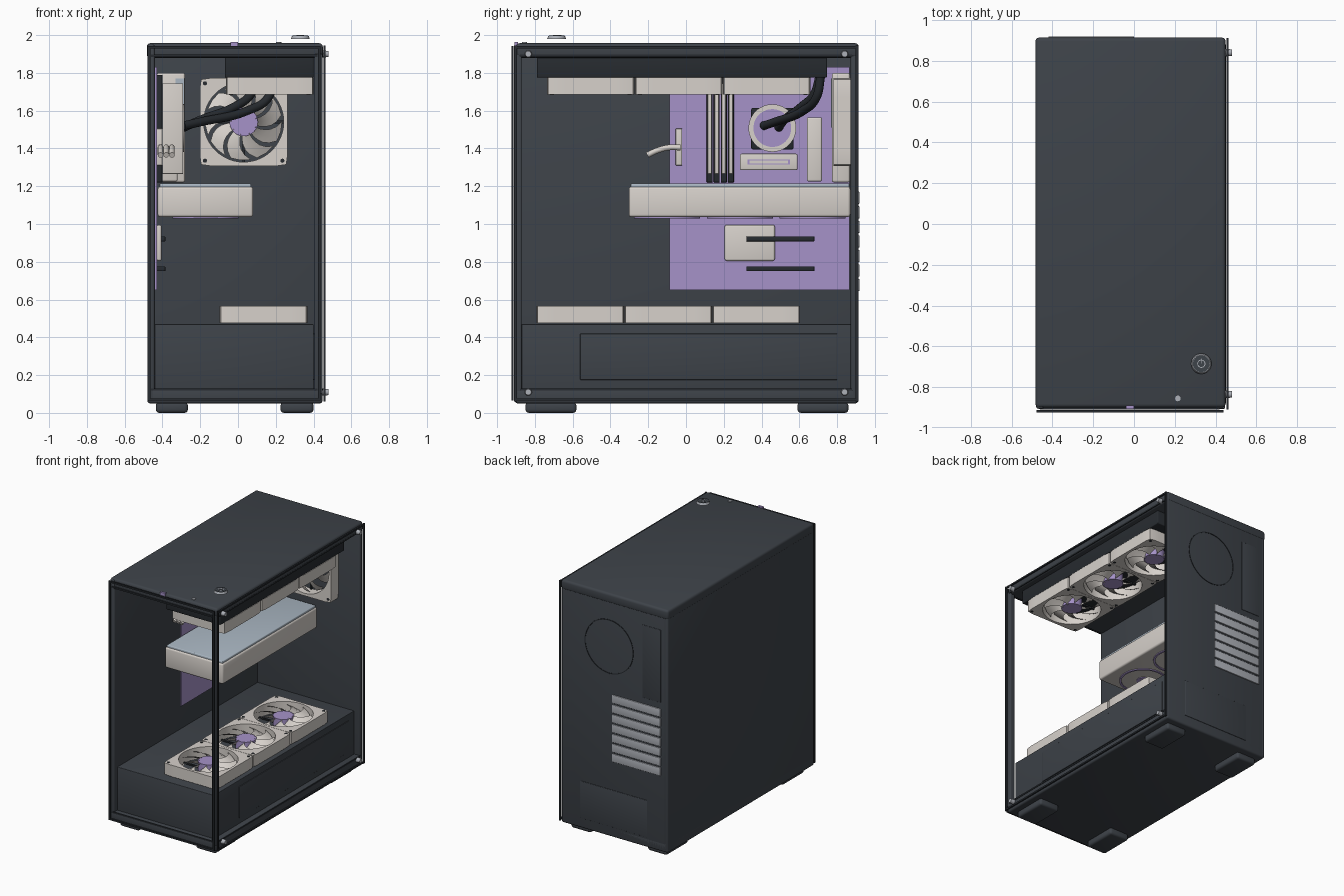
import bpy, bmesh
from math import pi, sin, cos, radians
from mathutils import Vector, Matrix

cube = bpy.data.objects.get("Cube")
if cube:
    bpy.data.objects.remove(cube, do_unlink=True)


def material(name, rgb, rough=0.5):
    m = bpy.data.materials.new(name)
    m.use_nodes = True
    m.diffuse_color = (*rgb, 1)
    node = m.node_tree.nodes["Principled BSDF"]
    node.inputs["Base Color"].default_value = (*rgb, 1)
    node.inputs["Roughness"].default_value = rough
    return m


GRAPHITE = material("graphite", (0.048, 0.056, 0.067))
BLACK = material("black trim", (0.02, 0.024, 0.029))
IVORY = material("ivory", (0.68, 0.64, 0.60))
PURPLE = material("purple", (0.38, 0.29, 0.58))
STEEL = material("steel", (0.42, 0.44, 0.48))
PLATE = material("pale blue metal", (0.40, 0.47, 0.54))


def finish(name, bm, mat, loc=(0, 0, 0), rot=(0, 0, 0)):
    bmesh.ops.recalc_face_normals(bm, faces=bm.faces)
    mesh = bpy.data.meshes.new(name)
    bm.to_mesh(mesh)
    bm.free()
    mesh.materials.append(mat)
    return place(name, mesh, loc, rot)


def place(name, mesh, loc=(0, 0, 0), rot=(0, 0, 0)):
    ob = bpy.data.objects.new(name, mesh)
    ob.location, ob.rotation_euler = loc, rot
    bpy.context.collection.objects.link(ob)
    return ob


def box(name, x, y, z, mat, bevel=0.0):
    """Box from (min, max) pairs, with rounded edges."""
    bm = bmesh.new()
    bmesh.ops.create_cube(bm, size=1)
    for v in bm.verts:
        v.co = [(a + b) / 2 + c * (b - a) for c, (a, b) in zip(v.co, (x, y, z))]
    if bevel:
        bmesh.ops.bevel(bm, geom=bm.edges[:], offset=bevel, segments=3, profile=0.5, affect='EDGES')
    return finish(name, bm, mat)


def disc(name, loc, r, depth, mat, rot=(0, 0, 0), top=None):
    bm = bmesh.new()
    bmesh.ops.create_cone(bm, cap_ends=True, segments=32, radius1=r,
                          radius2=r if top is None else top, depth=depth)
    return finish(name, bm, mat, loc, rot)


def ring(name, outer, inner, depth, mat, loc=(0, 0, 0), rot=(0, 0, 0), square=False):
    """Flat ring about z; its outline may be a rounded square."""
    bm = bmesh.new()
    n, loops = 48, []
    for i in range(n):
        c, s = cos(2 * pi * i / n), sin(2 * pi * i / n)
        r = outer / (abs(c) ** 24 + abs(s) ** 24) ** (1 / 24) if square else outer
        loops.append([bm.verts.new((c * q, s * q, h * depth / 2))
                      for q, h in ((r, 1), (r, -1), (inner, -1), (inner, 1))])
    for i in range(n):
        a, b = loops[i], loops[(i + 1) % n]
        for k in range(4):
            m = (k + 1) % 4
            bm.faces.new((a[k], a[m], b[m], b[k]))
    return finish(name, bm, mat, loc, rot)


def tube(name, points, radius, mat):
    cu = bpy.data.curves.new(name, 'CURVE')
    cu.dimensions, cu.bevel_depth, cu.bevel_resolution = '3D', radius, 4
    cu.use_fill_caps = True
    sp = cu.splines.new('BEZIER')
    sp.bezier_points.add(len(points) - 1)
    for bp, p in zip(sp.bezier_points, points):
        bp.co = p
        bp.handle_left_type = bp.handle_right_type = 'AUTO'
    temp = place(name + " path", cu)
    bpy.context.view_layer.update()
    mesh = bpy.data.meshes.new_from_object(temp.evaluated_get(bpy.context.evaluated_depsgraph_get()))
    bpy.data.objects.remove(temp, do_unlink=True)
    mesh.materials.clear()
    mesh.materials.append(mat)
    place(name, mesh)


def blades(name, count=9):
    """Swept, pitched fan blades around z."""
    bm = bmesh.new()
    for b in range(count):
        rows = []
        for i in range(6):
            t = i / 5
            r, mid = 0.065 + 0.138 * t, 2 * pi * b / count + 0.45 * t * t
            half = 0.29 - 0.02 * t
            rows.append([bm.verts.new((r * cos(mid + half * s), r * sin(mid + half * s),
                                       0.012 + (0.026 - 0.008 * t) * s)) for s in (-1, 0, 1)])
        for p, q in zip(rows, rows[1:]):
            for k in range(2):
                bm.faces.new((p[k], p[k + 1], q[k + 1], q[k]))
    bmesh.ops.solidify(bm, geom=bm.faces[:], thickness=0.004)
    return finish(name, bm, IVORY)


# Fan parts, modelled once facing +z and then copied
fan_parts = [ring("fan_frame", 0.232, 0.212, 0.09, IVORY, square=True),
             blades("fan_blades"),
             disc("fan_hub", (0, 0, 0), 0.075, 0.07, PURPLE)]
bm = bmesh.new()
for k in range(4):
    turn = Matrix.Rotation(k * pi / 2, 4, 'Z')
    bmesh.ops.create_cube(bm, size=1, matrix=turn @ Matrix.Translation((0.14, 0, -0.038)) @ Matrix.Diagonal((0.15, 0.014, 0.01, 1)))
    bmesh.ops.create_cone(bm, cap_ends=True, segments=12, radius1=0.011, radius2=0.011, depth=0.004,
                          matrix=turn @ Matrix.Translation((0.205, 0.205, 0.045)))
fan_parts.append(finish("fan_struts_and_screws", bm, BLACK))
fan_meshes = [(o.name, o.data) for o in fan_parts]
for o in fan_parts:
    bpy.data.objects.remove(o)


def fan(prefix, loc, rot=(0, 0, 0)):
    for name, mesh in fan_meshes:
        place(prefix + "_" + name, mesh, loc, rot)


for i in range(3):
    fan(f"bottom_{i}", (0.135, -0.56 + 0.466 * i, 0.52))
    fan(f"top_{i}", (0.168, -0.505 + 0.466 * i, 1.73), (pi, 0, 0))
fan("rear", (0.03, 0.827, 1.54), (pi / 2, 0, 0))

# Case shell
X, Y = (-0.48, 0.447), (-0.906, 0.911)
box("left_wall", (-0.48, -0.44), Y, (0.055, 1.95), GRAPHITE, 0.012)
box("back_wall", X, (0.872, 0.911), (0.055, 1.95), GRAPHITE, 0.012)
box("top_panel", (-0.483, 0.449), (-0.9, 0.914), (1.88, 1.957), GRAPHITE, 0.018)
box("floor_panel", X, Y, (0.05, 0.13), GRAPHITE, 0.015)
box("front_corner_post", (0.405, 0.447), (-0.906, -0.87), (0.1, 1.9), GRAPHITE, 0.006)
box("power_shroud", (-0.44, 0.40), (-0.87, 0.872), (0.12, 0.47), GRAPHITE, 0.004)
box("shroud_side_panel", (0.397, 0.405), (-0.56, 0.80), (0.175, 0.42), GRAPHITE, 0.003)
for i, z in enumerate((0.118, 1.885)):
    box(f"side_rail_trim_{i}", (0.44, 0.45), (-0.88, 0.88), (z, z + 0.012), BLACK)
    box(f"front_rail_trim_{i}", (-0.46, 0.42), (-0.91, -0.9), (z, z + 0.012), BLACK)

# Thin frames of the open front and side panels
for i, (a, b) in enumerate(((-0.478, -0.464), (0.424, 0.438))):
    box(f"front_frame_upright_{i}", (a, b), (-0.924, -0.912), (0.07, 1.935), BLACK)
for i, (a, b) in enumerate(((-0.91, -0.896), (0.898, 0.912))):
    box(f"side_frame_upright_{i}", (0.453, 0.464), (a, b), (0.06, 1.945), BLACK)
for i, z in enumerate((0.065, 1.93)):
    box(f"front_frame_rail_{i}", (-0.478, 0.438), (-0.924, -0.912), (z, z + 0.012), BLACK)
    box(f"side_frame_rail_{i}", (0.453, 0.464), (-0.91, 0.912), (z, z + 0.012), BLACK)
for i, (y, z) in enumerate(((-0.835, 0.11), (0.84, 0.11), (-0.835, 1.90), (0.84, 1.90))):
    disc(f"thumb_screw_{i}", (0.462, y, z), 0.019, 0.036, STEEL, (0, pi / 2, 0), 0.016)

# Feet
for x in ((-0.435, -0.265), (0.225, 0.40)):
    for y in ((-0.85, -0.58), (0.59, 0.86)):
        box("foot", x, y, (0, 0.056), GRAPHITE, 0.018)

# Power button, status light and port
disc("power_button", (0.33, -0.685, 1.988), 0.05, 0.016, STEEL, top=0.044)
disc("button_cap", (0.33, -0.685, 1.9965), 0.041, 0.003, GRAPHITE)
ring("button_mark", 0.02, 0.016, 0.002, STEEL, (0.33, -0.685, 1.999))
box("button_mark_bar", (0.328, 0.332), (-0.685, -0.66), (1.998, 2.0), STEEL)
disc("status_light", (0.215, -0.855, 1.958), 0.014, 0.012, STEEL)
box("front_port", (-0.04, 0.0), (-0.908, -0.89), (1.94, 1.964), PURPLE)

# Rear slot covers and panels
for i in range(7):
    z = 0.645 + 0.077 * i
    box(f"slot_cover_{i}", (-0.42, 0.0), (0.905, 0.919), (z, z + 0.064), STEEL, 0.003)
ring("rear_fan_grille", 0.212, 0.205, 0.004, BLACK, (0.03, 0.912, 1.54), (pi / 2, 0, 0))
box("rear_port_panel", (-0.42, -0.26), (0.908, 0.914), (1.22, 1.79), GRAPHITE, 0.002)
box("rear_power_panel", (-0.30, 0.28), (0.908, 0.914), (0.13, 0.42), GRAPHITE, 0.002)

# Radiator and its hoses
box("radiator", (-0.07, 0.40), (-0.79, 0.747), (1.775, 1.885), BLACK, 0.006)
tube("hose_a", [(-0.29, 0.41, 1.52), (-0.2, 0.47, 1.54), (0.05, 0.62, 1.60), (0.16, 0.69, 1.67), (0.19, 0.715, 1.79)], 0.023, BLACK)
tube("hose_b", [(-0.29, 0.49, 1.51), (-0.2, 0.52, 1.55), (-0.02, 0.61, 1.62), (0.07, 0.68, 1.69), (0.1, 0.71, 1.79)], 0.023, BLACK)

# Main board and the parts on it
box("main_board", (-0.442, -0.43), (-0.087, 0.866), (0.65, 1.83), PURPLE)
box("port_cover", (-0.43, -0.28), (0.772, 0.868), (1.22, 1.80), IVORY, 0.012)
box("port_cover_accent", (-0.33, -0.282), (0.768, 0.774), (1.51, 1.77), PLATE)
box("rear_heatsink", (-0.43, -0.32), (0.64, 0.72), (1.225, 1.565), IVORY, 0.01)
box("lower_heatsink", (-0.43, -0.39), (0.285, 0.59), (1.285, 1.372), IVORY, 0.008)
box("lower_heatsink_accent", (-0.392, -0.387), (0.325, 0.55), (1.315, 1.342), PURPLE)
box("lower_heatsink_core", (-0.39, -0.384), (0.335, 0.54), (1.321, 1.336), IVORY)
box("chipset_cover", (-0.43, -0.405), (0.205, 0.47), (0.805, 0.995), IVORY, 0.01)
for i, z in enumerate((0.75, 0.908)):
    box(f"expansion_slot_{i}", (-0.435, -0.385), (0.32, 0.68), (z, z + 0.026), BLACK, 0.003)
for i in range(4):
    y = 0.125 + 0.0375 * i
    box(f"memory_slot_{i}", (-0.432, -0.40), (y - 0.016, y + 0.016), (1.22, 1.79), BLACK, 0.004)
    box(f"memory_stick_{i}", (-0.405, -0.29), (y - 0.011, y + 0.011), (1.265, 1.745), IVORY, 0.004)

# Processor cooler
box("cooler_bracket", (-0.432, -0.38), (0.345, 0.57), (1.395, 1.615), BLACK, 0.01)
disc("cooler_body", (-0.355, 0.457, 1.508), 0.115, 0.13, PURPLE, (0, pi / 2, 0))
ring("cooler_rim", 0.126, 0.1, 0.14, IVORY, (-0.355, 0.457, 1.508), (0, pi / 2, 0))

# Power connector and cable strands
box("power_connector", (-0.435, -0.40), (-0.055, -0.02), (1.31, 1.505), IVORY, 0.004)
for i in range(3):
    x = -0.41 + 0.03 * i
    tube(f"cable_{i}", [(x, -0.03, 1.405), (x, -0.09, 1.405), (x, -0.15, 1.39), (x, -0.205, 1.365)], 0.015, IVORY)

# Graphics card with backplate and underside fans
box("graphics_card", (-0.425, 0.08), (-0.303, 0.87), (1.037, 1.198), IVORY, 0.014)
box("graphics_backplate", (-0.415, 0.07), (-0.293, 0.865), (1.19, 1.214), PLATE, 0.006)
for i in range(3):
    spot = (-0.172, -0.1 + 0.385 * i, 1.036)
    ring(f"card_fan_ring_{i}", 0.175, 0.16, 0.012, PURPLE, spot)
    disc(f"card_fan_hub_{i}", spot, 0.05, 0.008, PURPLE)

# Smooth the curved surfaces, keep the corners sharp
bpy.ops.object.select_all(action='DESELECT')
for o in bpy.context.scene.objects:
    if o.type == 'MESH':
        o.select_set(True)
        bpy.context.view_layer.objects.active = o
bpy.ops.object.shade_smooth_by_angle(angle=radians(35))
